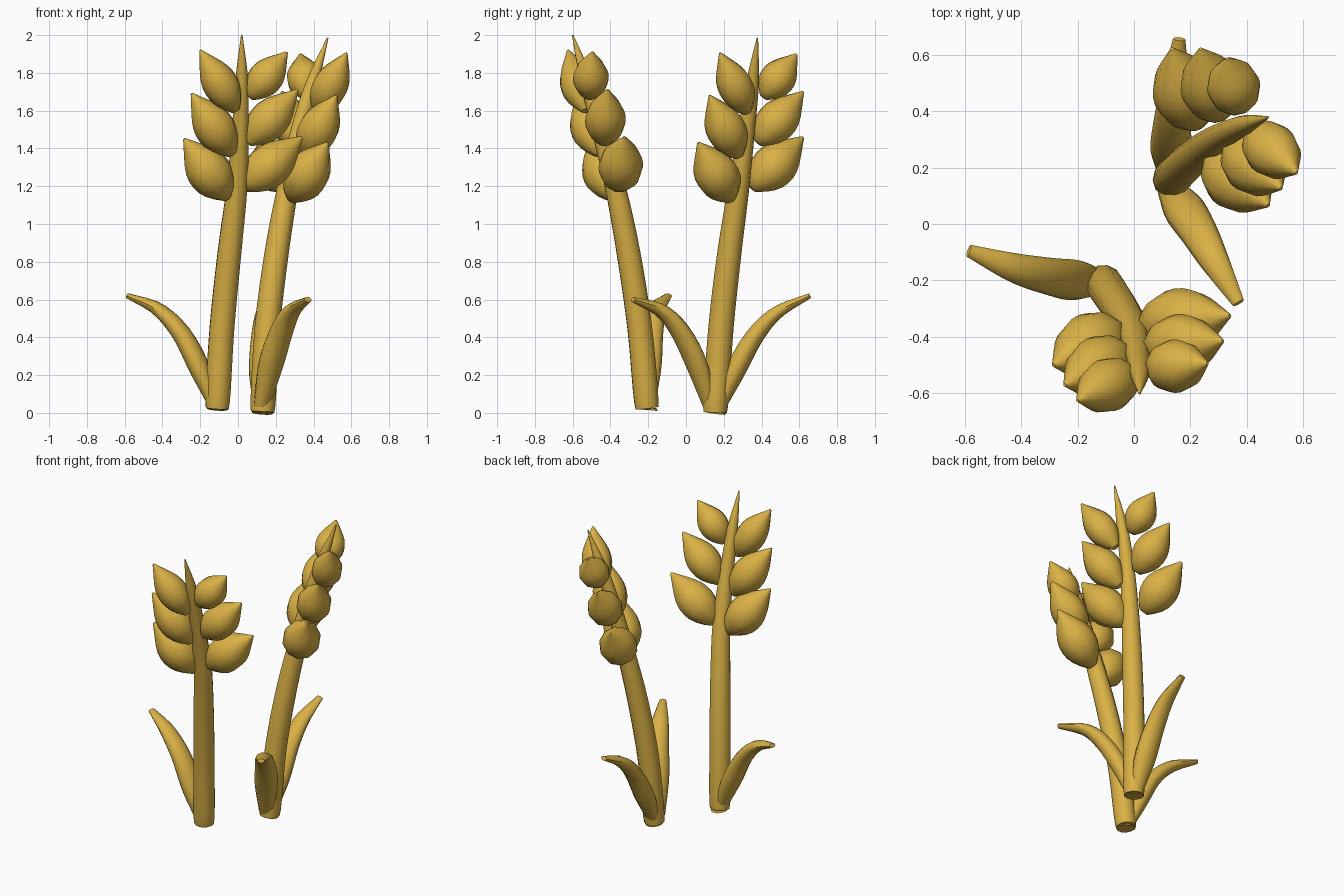
import bpy, bmesh, math
from mathutils import Vector

if "Cube" in bpy.data.objects:
    bpy.data.objects.remove(bpy.data.objects["Cube"])

gold = bpy.data.materials.new("wheat gold")
gold.diffuse_color = (0.70, 0.44, 0.06, 1)
gold.use_nodes = True
gold.node_tree.nodes["Principled BSDF"].inputs["Base Color"].default_value = gold.diffuse_color


def spline(vals, t):
    """Catmull-Rom sample of a list of vectors, t in 0..1."""
    n = len(vals) - 1
    i = min(int(t * n), n - 1)
    u = t * n - i
    p1, p2 = vals[i], vals[i + 1]
    p0 = vals[i - 1] if i > 0 else 2 * p1 - p2
    p3 = vals[i + 2] if i + 2 <= n else 2 * p2 - p1
    return 0.5 * (2 * p1 + (p2 - p0) * u + (2 * p0 - 5 * p1 + 4 * p2 - p3) * u * u
                  + (3 * p1 - p0 - 3 * p2 + p3) * u ** 3)


def loft(name, path, radii, sides=12, steps=16, angle=50):
    """Skin elliptical rings (half width, half thickness) along a smooth path."""
    pts = [Vector(p) for p in path]
    rad = [Vector((r[0], r[1], 0)) for r in radii]
    heading = pts[-1] - pts[0]
    side = heading.cross(Vector((0, 0, 1))).normalized()
    bm = bmesh.new()
    rings = []
    for k in range(steps + 1):
        t = k / steps
        c, r = spline(pts, t), spline(rad, t)
        d = (spline(pts, min(1, t + .01)) - spline(pts, max(0, t - .01))).normalized()
        a = (side - d * side.dot(d)).normalized()
        b = d.cross(a)
        rings.append([bm.verts.new(c + a * max(r.x, .003) * math.cos(2 * math.pi * j / sides)
                                   + b * max(r.y, .003) * math.sin(2 * math.pi * j / sides))
                      for j in range(sides)])
    for lo, hi in zip(rings, rings[1:]):
        for j in range(sides):
            m = (j + 1) % sides
            bm.faces.new((lo[j], lo[m], hi[m], hi[j]))
    bm.faces.new(rings[0][::-1])
    bm.faces.new(rings[-1])
    bmesh.ops.recalc_face_normals(bm, faces=bm.faces)
    me = bpy.data.meshes.new(name)
    bm.to_mesh(me)
    bm.free()
    me.materials.append(gold)
    ob = bpy.data.objects.new(name, me)
    bpy.context.collection.objects.link(ob)
    bpy.ops.object.select_all(action='DESELECT')
    ob.select_set(True)
    bpy.context.view_layer.objects.active = ob
    bpy.ops.object.shade_smooth_by_angle(angle=math.radians(angle))
    return ob


def stem(name, path):
    r = [.045, .066, .067, .064, .056, .045, .034, .004]
    loft(name, path, [(x, x) for x in r], steps=28)


def grain(name, base, tip, width):
    """Plump seed: blunt base, fat middle, pointed tip."""
    b, t = Vector(base), Vector(tip)
    prof = [.25, .68, .93, 1.0, .93, .70, .38, .06]
    n = len(prof) - 1
    loft(name, [b.lerp(t, i / n) for i in range(n + 1)],
         [(p * width, p * width) for p in prof], sides=10, steps=10)


def leaf(name, path):
    loft(name, path, [(.045, .035), (.072, .055), (.066, .050), (.052, .036), (.022, .014)],
         sides=10, steps=14)


# stems
stem("front_stem", [(-.11, -.205, .025), (-.108, -.21, .06), (-.085, -.245, .45), (-.045, -.305, .85),
                    (-.005, -.375, 1.2), (.012, -.455, 1.5), (.02, -.53, 1.77), (.02, -.6, 2.0)])
stem("back_stem", [(.13, .155, .003), (.132, .157, .04), (.155, .185, .45), (.205, .23, .85),
                   (.265, .28, 1.2), (.325, .32, 1.5), (.395, .352, 1.75), (.475, .378, 1.985)])

# leaves
leaf("front_leaf", [(-.125, -.205, .05), (-.205, -.20, .24), (-.30, -.185, .42),
                    (-.425, -.155, .55), (-.585, -.095, .62)])
leaf("back_leaf_inner", [(.125, .125, .04), (.175, .055, .26), (.23, -.03, .43),
                         (.285, -.13, .54), (.37, -.28, .60)])
leaf("back_leaf_outer", [(.125, .185, .05), (.13, .26, .22), (.135, .36, .40),
                         (.145, .48, .53), (.16, .655, .62)])

# grains, lowest pair first: (base, tip)
width = [.118, .108, .095]
ears = {
    "front_grain_left": [((-.05, -.38, 1.14), (-.285, -.50, 1.45)),
                         ((-.03, -.455, 1.37), (-.245, -.57, 1.69)),
                         ((-.01, -.53, 1.60), (-.20, -.625, 1.92))],
    "front_grain_right": [((.03, -.36, 1.19), (.34, -.325, 1.46)),
                          ((.05, -.435, 1.43), (.315, -.415, 1.71)),
                          ((.06, -.51, 1.67), (.26, -.495, 1.91))],
    "back_grain_right": [((.28, .24, 1.13), (.475, .065, 1.43)),
                         ((.35, .28, 1.36), (.52, .125, 1.68)),
                         ((.42, .325, 1.59), (.575, .18, 1.905))],
    "back_grain_left": [((.22, .35, 1.19), (.135, .62, 1.46)),
                        ((.30, .38, 1.43), (.235, .62, 1.70)),
                        ((.37, .41, 1.67), (.33, .585, 1.90))],
}
for name, seeds in ears.items():
    for i, (b, t) in enumerate(seeds):
        grain(f"{name}_{i + 1}", b, t, width[i])
